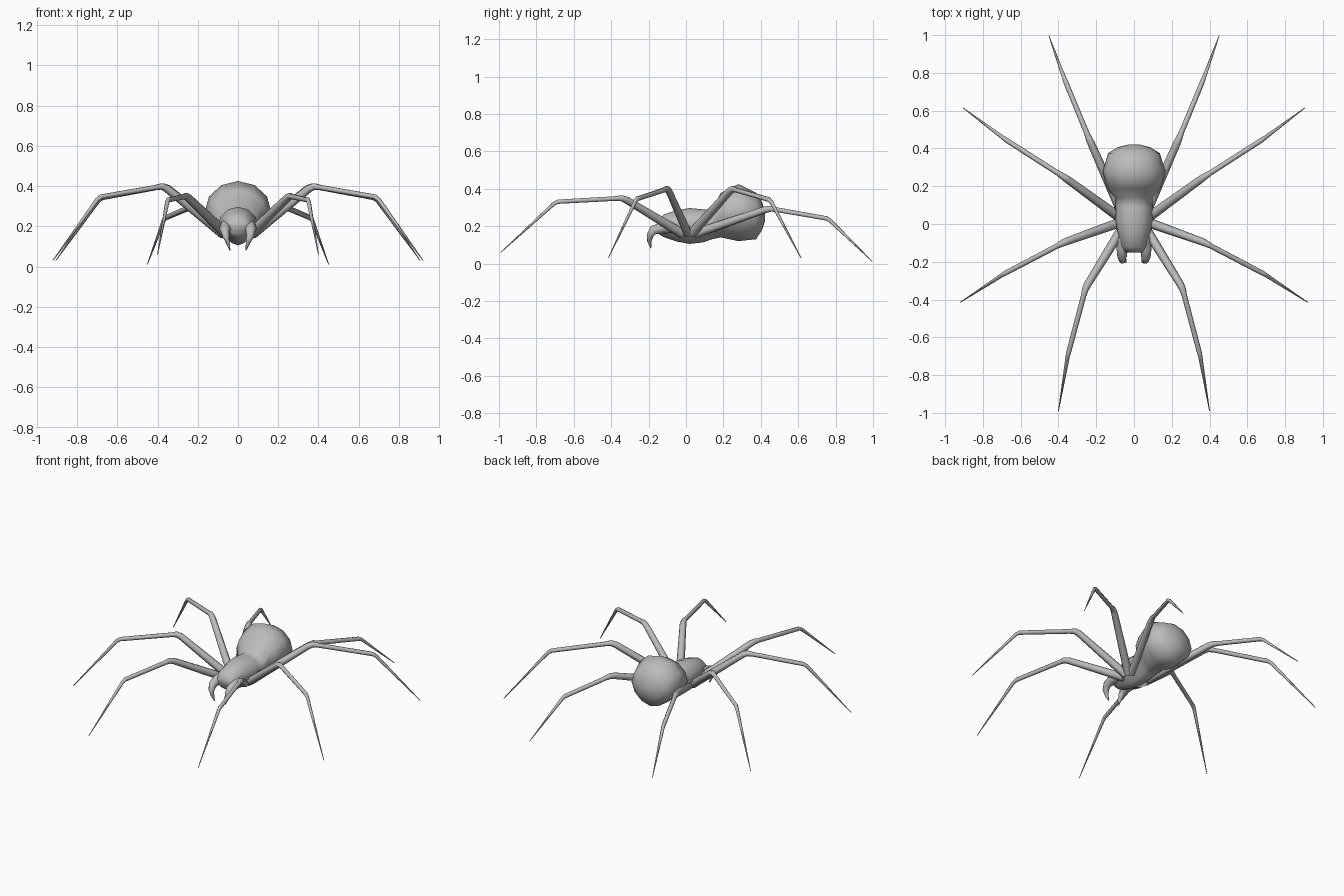
import bpy, bmesh, math
from mathutils import Vector

if "Cube" in bpy.data.objects:
    bpy.data.objects.remove(bpy.data.objects["Cube"])

grey = bpy.data.materials.new("spider_grey")
grey.diffuse_color = (0.5, 0.5, 0.5, 1)
grey.use_nodes = True
grey.node_tree.nodes["Principled BSDF"].inputs["Base Color"].default_value = grey.diffuse_color


def loft(name, rings, angle):
    """Skin a list of point rings, cap both ends and smooth-shade."""
    bm = bmesh.new()
    loops = [[bm.verts.new(p) for p in ring] for ring in rings]
    n = len(loops[0])
    for a, b in zip(loops, loops[1:]):
        for i in range(n):
            j = (i + 1) % n
            bm.faces.new((a[i], a[j], b[j], b[i]))
    bm.faces.new(loops[0])
    bm.faces.new(loops[-1])
    bmesh.ops.recalc_face_normals(bm, faces=bm.faces)
    mesh = bpy.data.meshes.new(name)
    bm.to_mesh(mesh)
    bm.free()
    mesh.materials.append(grey)
    obj = bpy.data.objects.new(name, mesh)
    bpy.context.collection.objects.link(obj)
    bpy.ops.object.select_all(action='DESELECT')
    obj.select_set(True)
    bpy.context.view_layer.objects.active = obj
    bpy.ops.object.shade_smooth_by_angle(angle=math.radians(angle))
    return obj


def tube(name, path, sides, angle=65):
    """Tapered tube along (point, radius) pairs."""
    pts = [Vector(p) for p, r in path]
    rings = []
    for k, (p, r) in enumerate(path):
        d = (pts[min(k + 1, len(pts) - 1)] - pts[max(k - 1, 0)]).normalized()
        side = d.cross(Vector((0, 0, 1))).normalized()
        up = side.cross(d)
        rings.append([pts[k] + r * (side * math.cos(t) + up * math.sin(t))
                      for t in (2 * math.pi * i / sides for i in range(sides))])
    return loft(name, rings, angle)


def body_ring(y, top, bottom, half, keel):
    """Oval section whose underside narrows by the keel factor."""
    mid, h = (top + bottom) / 2, (top - bottom) / 2
    ring = []
    for i in range(12):
        t = 2 * math.pi * i / 12
        x, z = math.cos(t), math.sin(t)
        ring.append((half * x * (1 + keel * min(z, 0)), y, mid + h * z))
    return ring


# Head and thorax running back into the round abdomen: y, top, bottom, half width, keel
sections = [
    (-0.150, 0.230, 0.160, 0.050, 0.2),
    (-0.120, 0.262, 0.142, 0.070, 0.3),
    (-0.050, 0.285, 0.118, 0.085, 0.4),
    (0.020, 0.297, 0.105, 0.100, 0.4),
    (0.090, 0.290, 0.113, 0.098, 0.4),
    (0.140, 0.285, 0.130, 0.100, 0.3),
    (0.185, 0.378, 0.140, 0.142, 0.3),
    (0.280, 0.425, 0.120, 0.166, 0.2),
    (0.375, 0.378, 0.130, 0.137, 0.1),
    (0.407, 0.330, 0.180, 0.085, 0.0),
    (0.422, 0.275, 0.225, 0.025, 0.0),
]
loft("body", [body_ring(*s) for s in sections], 80)

# Legs: hip, first knee, second knee, tip
legs = {
    "front_leg": [(0.06, -0.02, 0.16), (0.255, -0.335, 0.35), (0.35, -0.695, 0.33), (0.40, -0.99, 0.06)],
    "mid_front_leg": [(0.07, 0.01, 0.16), (0.37, -0.097, 0.40), (0.69, -0.265, 0.345), (0.92, -0.415, 0.03)],
    "mid_back_leg": [(0.07, 0.03, 0.16), (0.365, 0.245, 0.40), (0.685, 0.45, 0.34), (0.905, 0.615, 0.03)],
    "back_leg": [(0.06, 0.05, 0.16), (0.235, 0.445, 0.295), (0.365, 0.76, 0.24), (0.45, 0.995, 0.012)],
}
for side, s in (("right", 1), ("left", -1)):
    for name, joints in legs.items():
        hip, k1, k2, tip = [Vector((s * x, y, z)) for x, y, z in joints]
        tube(f"{side}_{name}", [
            (hip, 0.026),
            (hip.lerp(k1, 0.5), 0.023),
            (k1.lerp(hip, 0.05), 0.020),
            (k1.lerp(k2, 0.03), 0.018),
            (k1.lerp(k2, 0.12), 0.014),
            (k2.lerp(k1, 0.03), 0.013),
            (k2.lerp(tip, 0.04), 0.011),
            (tip, 0.002)], 6)
    # Curved jaw ending in a downward fang
    tube(f"{side}_fang", [
        ((s * 0.055, -0.07, 0.200), 0.036),
        ((s * 0.063, -0.13, 0.190), 0.030),
        ((s * 0.063, -0.175, 0.178), 0.025),
        ((s * 0.060, -0.192, 0.150), 0.019),
        ((s * 0.050, -0.196, 0.120), 0.012),
        ((s * 0.040, -0.188, 0.080), 0.002)], 8)
